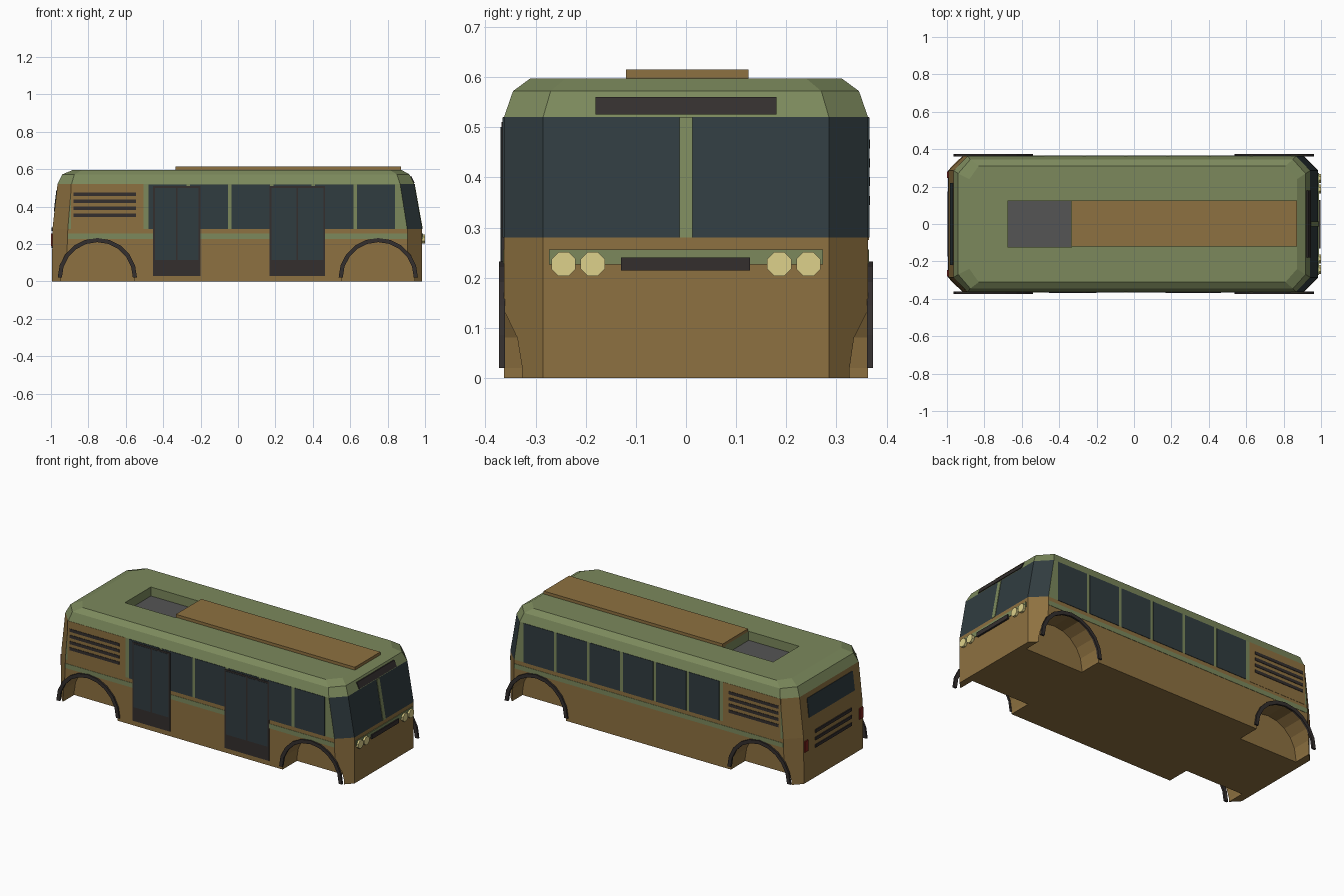
import bpy, bmesh, math
from mathutils import Vector

if "Cube" in bpy.data.objects:
    bpy.data.objects.remove(bpy.data.objects["Cube"])


def material(name, rgb):
    m = bpy.data.materials.new(name)
    m.diffuse_color = (*rgb, 1)
    m.use_nodes = True
    m.node_tree.nodes["Principled BSDF"].inputs["Base Color"].default_value = m.diffuse_color
    return m


BROWN = material("brown_paint", (0.27, 0.165, 0.052))
GREEN = material("green_paint", (0.20, 0.25, 0.107))
GLASS = material("dark_glass", (0.030, 0.045, 0.051))
DARK = material("dark_trim", (0.034, 0.028, 0.027))
LAMP = material("lamp_yellow", (0.73, 0.64, 0.26))
RED = material("lamp_red", (0.20, 0.015, 0.01))
GREY = material("hatch_grey", (0.09, 0.09, 0.09))
BODY_MATS = [BROWN, GREEN, GLASS]


def finish(name, bm, mats):
    bmesh.ops.recalc_face_normals(bm, faces=bm.faces)
    me = bpy.data.meshes.new(name)
    bm.to_mesh(me)
    bm.free()
    for m in mats:
        me.materials.append(m)
    ob = bpy.data.objects.new(name, me)
    bpy.context.collection.objects.link(ob)
    return ob


def prism(name, pts, axis, lo, hi, mats, index=0):
    """Extrude a 2D profile: (x, z) along 'y' or (y, z) along 'x'."""
    bm = bmesh.new()
    place = (lambda a, b, d: (a, d, b)) if axis == 'y' else (lambda a, b, d: (d, a, b))
    face = bm.faces.new([bm.verts.new(place(a, b, lo)) for a, b in pts])
    new = bmesh.ops.extrude_face_region(bm, geom=[face])['geom']
    move = Vector(place(0, 0, hi - lo))
    bmesh.ops.translate(bm, vec=move, verts=[v for v in new if isinstance(v, bmesh.types.BMVert)])
    for f in bm.faces:
        f.material_index = index
    return finish(name, bm, mats)


def rect(a0, a1, b0, b1):
    return [(a0, b0), (a1, b0), (a1, b1), (a0, b1)]


def side_plate(name, s, x0, x1, z0, z1, out, mat):
    """Thin plate on one long side of the bus."""
    return prism(name, rect(x0, x1, z0, z1), 'y', s * 0.355, s * out, [mat])


# Body shell: octagonal rings (z, rear x, rear side x, front side x, front x, half width, inner half width)
RINGS = [(0.00, -0.995, -0.92, 0.91, 0.985, 0.363, 0.285),
         (0.28, -0.992, -0.91, 0.905, 0.985, 0.363, 0.285),
         (0.52, -0.965, -0.89, 0.867, 0.942, 0.363, 0.285),
         (0.572, -0.94, -0.875, 0.85, 0.917, 0.345, 0.27),
         (0.597, -0.88, -0.83, 0.81, 0.872, 0.311, 0.24)]
bm = bmesh.new()
loops = []
for z, xr, xrs, xfs, xf, w, wi in RINGS:
    outline = [(xfs, -w), (xf, -wi), (xf, wi), (xfs, w), (xrs, w), (xr, wi), (xr, -wi), (xrs, -w)]
    loops.append([bm.verts.new((x, y, z)) for x, y in outline])
for band in range(4):
    for k in range(8):
        n = (k + 1) % 8
        f = bm.faces.new((loops[band][k], loops[band][n], loops[band + 1][n], loops[band + 1][k]))
        if band == 1:
            f.material_index = 2 if k < 3 else (1 if k in (3, 7) else 0)
        else:
            f.material_index = 0 if band == 0 else 1
bm.faces.new(loops[0])
bm.faces.new(loops[-1]).material_index = 1
body = finish("body_shell", bm, BODY_MATS)

# Wheel wells and roof hatch cut into the shell
WHEELS = (-0.752, 0.75)
ARC = [math.pi * i / 10 for i in range(11)]


def arc(cx, r):
    return [(cx + r * math.cos(a), 0.02 + r * math.sin(a)) for a in ARC]


cutters = [prism("hatch_cutter", rect(-0.125, 0.125, 0.54, 0.7), 'x', -0.675, -0.335, BODY_MATS, 1)]
for cx in WHEELS:
    for s in (-1, 1):
        prof = arc(cx, 0.195) + [(cx - 0.195, -0.1), (cx + 0.195, -0.1)]
        cutters.append(prism("well_cutter", prof, 'y', s * 0.225, s * 0.45, BODY_MATS))
bpy.context.view_layer.objects.active = body
for c in cutters:
    c.hide_render = True
    mod = body.modifiers.new("cut", 'BOOLEAN')
    mod.operation, mod.solver, mod.object = 'DIFFERENCE', 'EXACT', c
    bpy.ops.object.modifier_apply(modifier=mod.name)
    bpy.data.objects.remove(c)

# Roof: hatch floor and long raised panel
prism("hatch_floor", rect(-0.124, 0.124, 0.535, 0.543), 'x', -0.674, -0.336, [GREY])
prism("roof_panel", rect(-0.12, 0.125, 0.59, 0.615), 'x', -0.335, 0.872, [BROWN])

# Parts repeated on both long sides
for s in (-1, 1):
    side_plate("side_stripe", s, -0.91, 0.905, 0.228, 0.256, 0.365, GREEN)
    side_plate("engine_panel", s, -0.893, -0.505, 0.275, 0.52, 0.3645, BROWN)
    for i in range(4):
        z = 0.345 + i * 0.0375
        side_plate("side_louver", s, -0.88, -0.545, z, z + 0.018, 0.367, DARK)
    for i in range(6):
        cx = 0.7375 - 0.223 * i
        side_plate("side_window", s, cx - 0.102, cx + 0.102, 0.28, 0.519, 0.3655, GLASS)
    for cx in WHEELS:
        prism("wheel_arch_trim", arc(cx, 0.212) + arc(cx, 0.19)[::-1], 'y', s * 0.361, s * 0.373, [DARK])
    # Head lamps and tail lamps
    for y in (0.186, 0.244):
        octagon = [(s * y + 0.026 * math.cos(math.pi * (k + 0.5) / 4),
                    0.227 + 0.026 * math.sin(math.pi * (k + 0.5) / 4)) for k in range(8)]
        prism("head_lamp", octagon, 'x', 0.975, 1.0, [LAMP])
    prism("tail_lamp", rect(s * 0.247, s * 0.28, 0.19, 0.255), 'x', -1.0, -0.98, [RED])

# Double doors on the kerb side
for x0, x1 in ((-0.455, -0.2), (0.168, 0.466)):
    side_plate("door_frame", -1, x0, x1, 0.03, 0.51, 0.368, DARK)
    mid = (x0 + x1) / 2
    for a, b in ((x0 + 0.01, mid - 0.005), (mid + 0.005, x1 - 0.01)):
        side_plate("door_glass", -1, a, b, 0.115, 0.5, 0.3695, GLASS)

# Front: windscreen post, stripe, grille and destination sign
prism("windscreen_post", [(0.96, 0.28), (0.988, 0.28), (0.945, 0.52), (0.92, 0.52)], 'y', -0.013, 0.013, [GREEN])
prism("front_stripe", rect(-0.273, 0.273, 0.226, 0.256), 'x', 0.975, 0.989, [GREEN])
prism("front_grille", rect(-0.13, 0.128, 0.214, 0.24), 'x', 0.975, 0.996, [DARK])
prism("sign_box", [(0.91, 0.525), (0.945, 0.525), (0.929, 0.56), (0.9, 0.56)], 'y', -0.18, 0.18, [DARK])

# Rear: window and louvers
prism("rear_window", [(-0.96, 0.375), (-0.985, 0.375), (-0.971, 0.49), (-0.95, 0.49)], 'y', -0.22, 0.22, [GLASS])
for z in (0.18, 0.225, 0.27):
    prism("rear_louver", rect(-0.175, 0.175, z, z + 0.018), 'x', -0.998, -0.98, [DARK])
